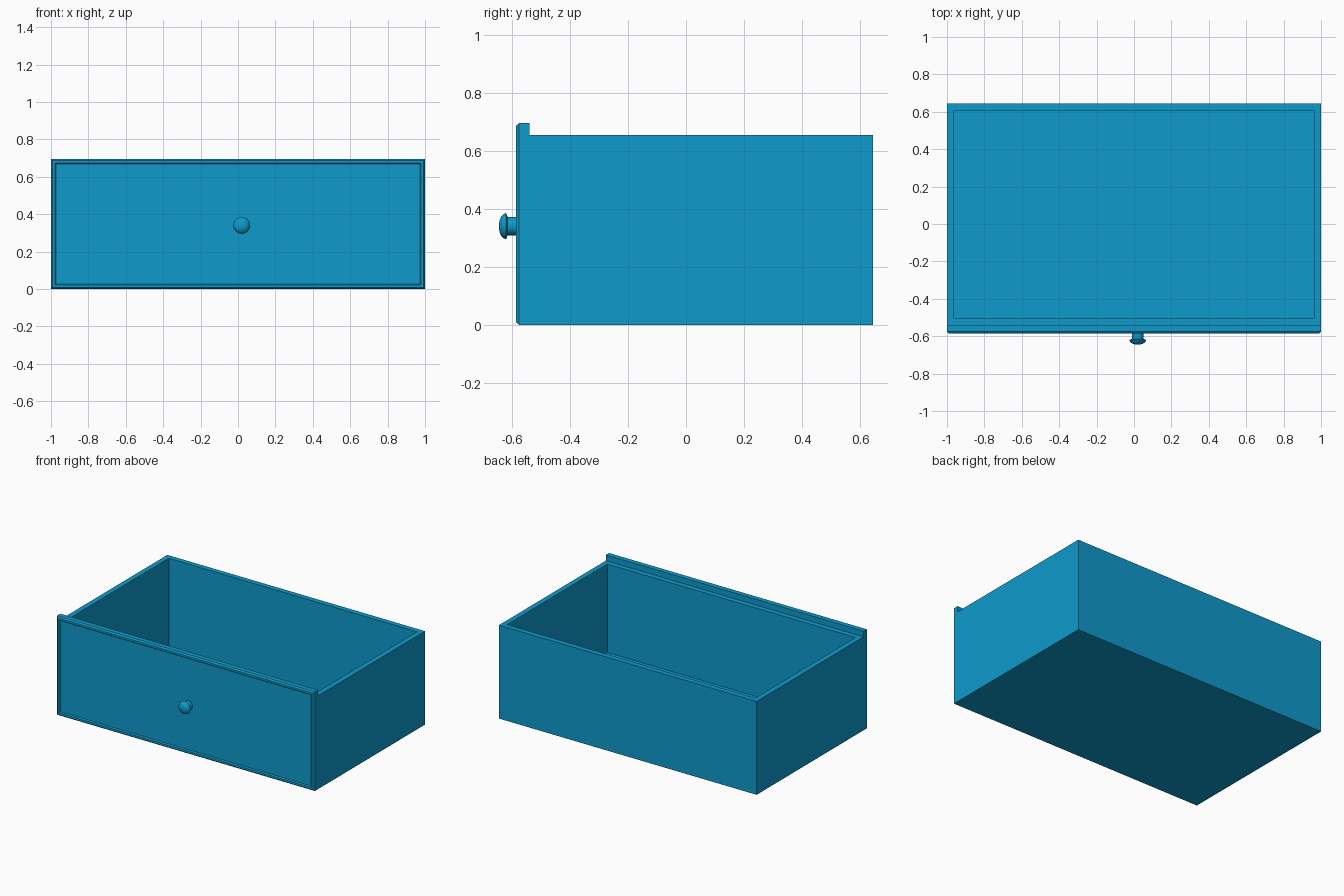
import bpy, bmesh, math
from mathutils import Matrix, Vector

cube = bpy.data.objects.get("Cube")
if cube:
    bpy.data.objects.remove(cube, do_unlink=True)

blue = bpy.data.materials.new("bright blue")
blue.use_nodes = True
BLUE = (0.0044, 0.328, 0.6, 1)
blue.diffuse_color = BLUE
blue.node_tree.nodes["Principled BSDF"].inputs["Base Color"].default_value = BLUE


def make_object(name, bm):
    bmesh.ops.recalc_face_normals(bm, faces=bm.faces)
    mesh = bpy.data.meshes.new(name)
    bm.to_mesh(mesh)
    bm.free()
    mesh.materials.append(blue)
    obj = bpy.data.objects.new(name, mesh)
    bpy.context.collection.objects.link(obj)
    return obj


def box(low, high):
    low, high = Vector(low), Vector(high)
    bm = bmesh.new()
    bmesh.ops.create_cube(bm, size=1, matrix=Matrix.Translation((low + high) / 2)
                          @ Matrix.Diagonal((*(high - low), 1)))
    bm.normal_update()
    return bm


def face_toward(bm, direction):
    return max(bm.faces, key=lambda f: f.normal.dot(Vector(direction)))


def inset(bm, face, thickness, offset):
    # Inset a face and move it by an offset
    bmesh.ops.inset_region(bm, faces=[face], thickness=thickness, use_even_offset=True)
    bmesh.ops.translate(bm, verts=face.verts, vec=offset)


# Open tray: inset the top, then push it down to the floor
bm = box((-1, -0.54, 0), (1, 0.645, 0.655))
top = face_toward(bm, (0, 0, 1))
inset(bm, top, 0.037, (0, 0, 0))
floor = bmesh.ops.extrude_face_region(bm, geom=[top])
verts = [g for g in floor["geom"] if isinstance(g, bmesh.types.BMVert)]
bmesh.ops.translate(bm, verts=verts, vec=(0, 0, -0.62))
if top.is_valid:
    bmesh.ops.delete(bm, geom=[top], context='FACES_ONLY')
make_object("drawer_tray", bm)

# Front panel: chamfered border around a slightly sunken field
bm = box((-1, -0.575, 0), (1, -0.54, 0.695))
front = face_toward(bm, (0, -1, 0))
extruded = bmesh.ops.extrude_discrete_faces(bm, faces=[front])
front = extruded["faces"][0]
inset(bm, front, 0.008, (0, -0.01, 0))
inset(bm, front, 0.014, (0, 0, 0))
inset(bm, front, 0.006, (0, 0.008, 0))
bmesh.ops.remove_doubles(bm, verts=bm.verts, dist=0.0001)
make_object("front_panel", bm)

# Knob: turned profile of (radius, distance forward)
profile = [(0.032, 0.57), (0.032, 0.615), (0.045, 0.62),
           (0.042, 0.628), (0.033, 0.637), (0.018, 0.643), (0, 0.645)]
bm = bmesh.new()
verts = [bm.verts.new((r, -d, 0)) for r, d in profile]
edges = [bm.edges.new(pair) for pair in zip(verts, verts[1:])]
bmesh.ops.spin(bm, geom=verts + edges, cent=(0, 0, 0), axis=(0, 1, 0),
               angle=math.tau, steps=24, use_merge=True)
bmesh.ops.remove_doubles(bm, verts=bm.verts, dist=0.0001)
bmesh.ops.translate(bm, verts=bm.verts, vec=(0.02, 0, 0.34))
knob = make_object("knob", bm)
bpy.context.view_layer.objects.active = knob
knob.select_set(True)
bpy.ops.object.shade_smooth_by_angle(angle=math.radians(35))
